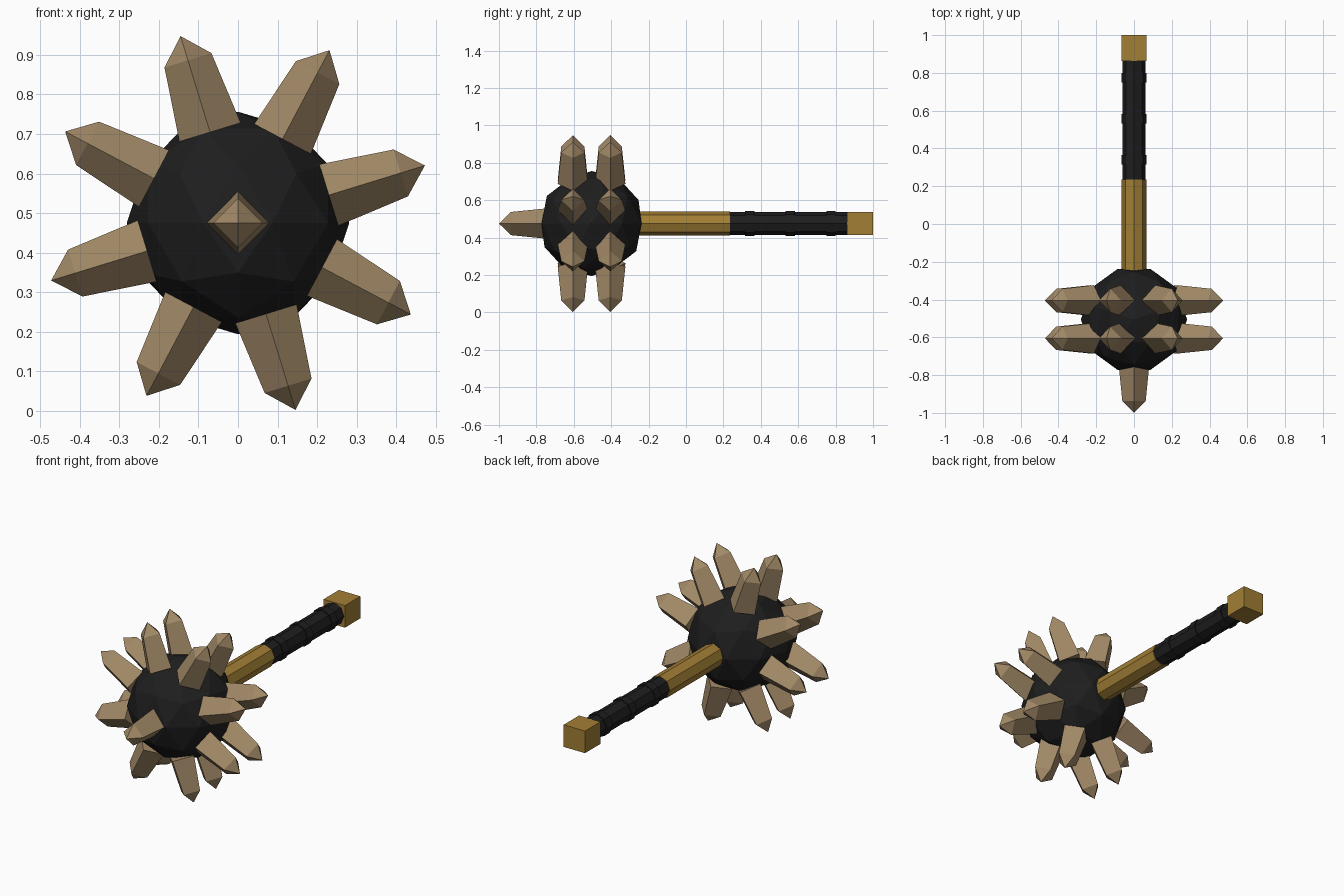
import bpy, bmesh, math
from mathutils import Matrix, Vector

if "Cube" in bpy.data.objects:
    bpy.data.objects.remove(bpy.data.objects["Cube"])

CZ = 0.475          # height of the shaft axis
HEAD_Y = -0.505     # centre of the ball


def material(name, rgb):
    m = bpy.data.materials.new(name)
    m.diffuse_color = (*rgb, 1)
    m.use_nodes = True
    m.node_tree.nodes["Principled BSDF"].inputs["Base Color"].default_value = m.diffuse_color
    return m


IRON = material("black iron", (0.013, 0.013, 0.013))
GOLD = material("dull gold", (0.36, 0.21, 0.035))
BONE = material("bone brown", (0.36, 0.25, 0.135))


def finish(name, bm, mat, matrix):
    bmesh.ops.recalc_face_normals(bm, faces=bm.faces)
    mesh = bpy.data.meshes.new(name)
    bm.to_mesh(mesh)
    bm.free()
    mesh.materials.append(mat)
    ob = bpy.data.objects.new(name, mesh)
    ob.matrix_world = matrix
    bpy.context.collection.objects.link(ob)
    return ob


def turned(name, profile, sides, mat, matrix):
    """Flat-sided solid along local z from (radius, height) pairs; radius 0 makes a tip."""
    bm = bmesh.new()
    rings = []
    for r, h in profile:
        if r == 0:
            rings.append([bm.verts.new((0, 0, h))] * sides)
        else:
            rings.append([bm.verts.new((r * math.cos(a), r * math.sin(a), h))
                          for a in (math.tau * i / sides for i in range(sides))])
    for a, b in zip(rings, rings[1:]):
        for i in range(sides):
            j = (i + 1) % sides
            quad = [a[i], a[j], b[j], b[i]]
            bm.faces.new(list(dict.fromkeys(quad)))
    for ring in (rings[0], rings[-1]):
        if ring[0] is not ring[1]:
            bm.faces.new(ring)
    return finish(name, bm, mat, matrix)


# Ball head
bm = bmesh.new()
bmesh.ops.create_icosphere(bm, subdivisions=2, radius=0.281)
finish("ball_head", bm, IRON,
       Matrix.Translation((0, HEAD_Y, CZ)) @ Matrix.Rotation(math.pi / 2, 4, 'Z'))

# Spikes: two rings of eight around the shaft axis, and one on the front
SPIKE = [(0.081, 0.24), (0.062, 0.43), (0, 0.494)]
for row, y in enumerate((-0.605, -0.405)):
    for k in range(8):
        a = math.radians(17.1 + 45 * k)
        out = Vector((math.cos(a), 0, math.sin(a)))
        along = Vector((0, 1, 0))
        rot = Matrix((along, out.cross(along), out)).transposed().to_4x4()
        turned(f"spike_{row}_{k}", SPIKE, 4, BONE, Matrix.Translation((0, y, CZ)) @ rot)
FORWARD = Matrix.Rotation(math.pi / 2, 4, 'X')
turned("front_spike", SPIKE, 4, BONE, Matrix.Translation((0, -0.506, CZ)) @ FORWARD)

# Shaft, grip and grip bands run backwards along y
BACK = Matrix.Translation((0, 0, CZ)) @ Matrix.Rotation(-math.pi / 2, 4, 'X')
turned("shaft", [(0.065, -0.3), (0.065, 0.235)], 8, GOLD, BACK)
turned("grip", [(0.061, 0.235), (0.061, 0.87)], 8, IRON, BACK)
for n, y in enumerate((0.34, 0.557, 0.775)):
    turned(f"grip_band_{n}", [(0.067, y - 0.025), (0.067, y + 0.025)], 8, IRON, BACK)

# Pommel block
bm = bmesh.new()
bmesh.ops.create_cube(bm, size=1)
finish("pommel", bm, GOLD,
       Matrix.Translation((0, 0.931, CZ)) @ Matrix.Diagonal((0.134, 0.138, 0.125, 1)))
